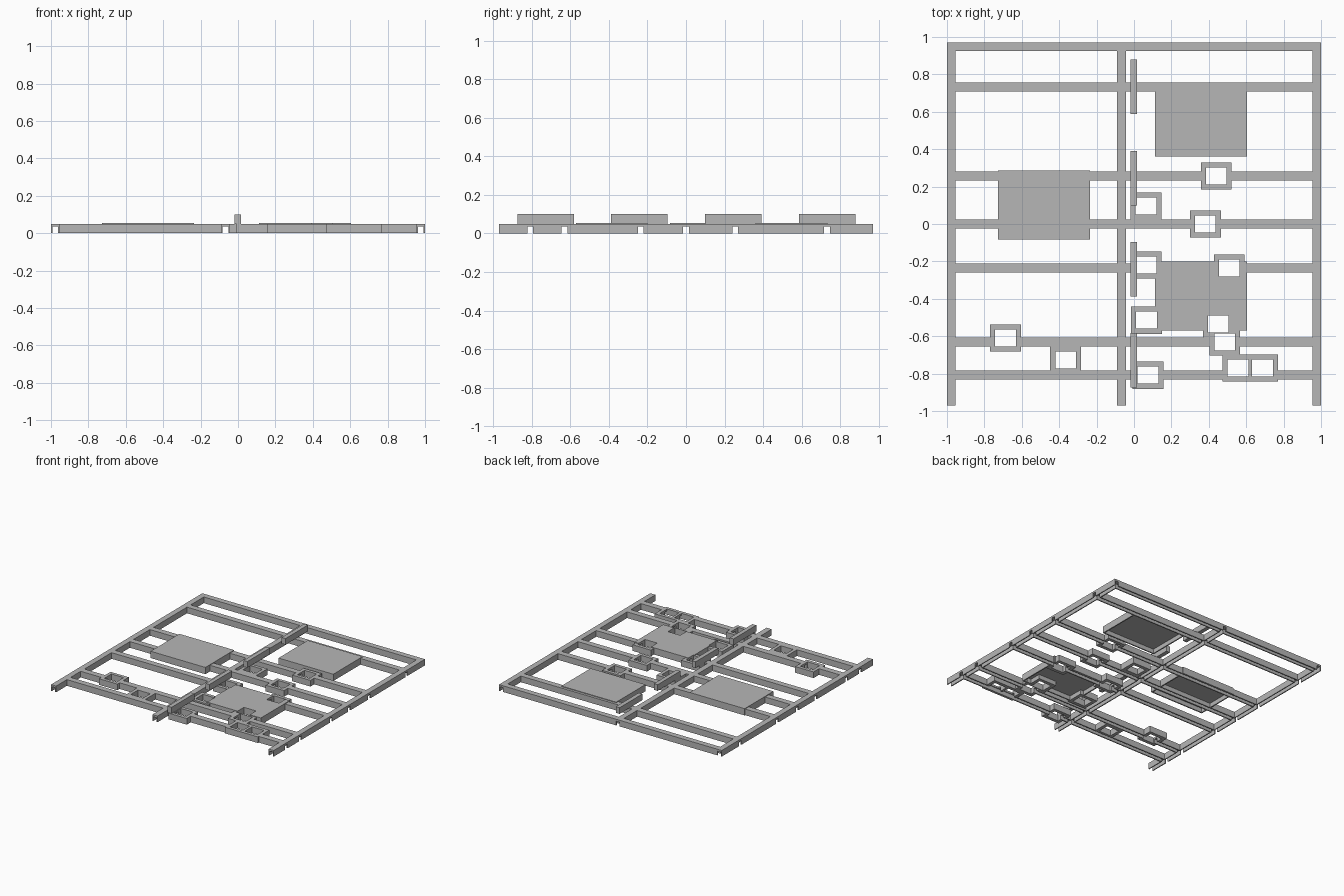
import bpy, bmesh, math

if "Cube" in bpy.data.objects:
    bpy.data.objects.remove(bpy.data.objects["Cube"])

TOP, SLAB_TOP, CEILING = 0.05, 0.055, 0.035   # beam top, slab top, underside of thin top plate
HALF, GROOVE, WALL = 0.024, 0.015, 0.01

grey = bpy.data.materials.new("concrete grey")
grey.diffuse_color = (0.47, 0.47, 0.47, 1)
grey.use_nodes = True
grey.node_tree.nodes["Principled BSDF"].inputs["Base Color"].default_value = grey.diffuse_color


def rect(cx, cy, hx, hy):
    return (cx - hx, cx + hx, cy - hy, cy + hy)


def inset(r, d):
    return (r[0] + d, r[1] - d, r[2] + d, r[3] - d)


def inside(x, y, rects):
    return any(a < x < b and c < y < d for a, b, c, d in rects)


# Channel beams, open underneath
cross_y = (0.732, 0.256, 0.0, -0.235, -0.631, -0.808)
long_x = (-0.977, -0.067, 0.977)
beams = [rect(0, y, 1, HALF) for y in cross_y]
beams += [rect(x, 0, 0.023, 0.97) for x in long_x]
beams.append((-1, 1, 0.924, 0.97))
grooves = [rect(0, y, 1, GROOVE) for y in cross_y]
grooves += [rect(x, 0, GROOVE, 0.97) for x in long_x]
grooves.append((-0.977, 0.977, 0.933, 0.961))

# Raised hollow slabs
slabs = [(-0.727, -0.235, -0.083, 0.286),
         (0.112, 0.604, 0.36, 0.735),
         (0.112, 0.604, -0.57, -0.2)]
hollows = [inset(s, WALL) for s in slabs]

# Square shaft frames with open middles
centres = [(0.44, 0.257), (0.064, 0.096), (0.382, 0), (0.064, -0.219),
           (0.51, -0.235), (0.067, -0.514), (0.45, -0.535), (0.485, -0.631),
           (0.075, -0.808), (0.556, -0.77), (0.687, -0.77),
           (-0.687, -0.61), (-0.366, -0.727)]
frames = [rect(x, y, 0.082, 0.073) for x, y in centres]
holes = [rect(x, y, 0.055, 0.046) for x, y in centres]


def solid(x, y):
    """Part name and height range at a plan position, or None where open."""
    if inside(x, y, holes):
        return None
    on_beam = inside(x, y, beams)
    lo = CEILING if inside(x, y, grooves) else 0.0
    if inside(x, y, slabs):
        if inside(x, y, hollows) and not on_beam and not inside(x, y, frames):
            lo = CEILING
        return "slabs", lo, SLAB_TOP
    if inside(x, y, frames):
        return "shaft_frames", lo, TOP
    if on_beam:
        return "beams", lo, TOP
    return None


# Plan grid lines from every rectangle edge
every = beams + grooves + slabs + hollows + frames + holes
xs = sorted({round(v, 4) for r in every for v in r[:2]})
ys = sorted({round(v, 4) for r in every for v in r[2:]})
cells = {}
for i in range(len(xs) - 1):
    for j in range(len(ys) - 1):
        cells[i, j] = solid((xs[i] + xs[i + 1]) / 2, (ys[j] + ys[j + 1]) / 2)

meshes = {n: bmesh.new() for n in ("beams", "slabs", "shaft_frames")}


def face(bm, pts):
    bm.faces.new([bm.verts.new(p) for p in pts])


# Skin only the exposed faces of the plan cells
for (i, j), cell in cells.items():
    if not cell:
        continue
    name, lo, hi = cell
    bm = meshes[name]
    x0, x1, y0, y1 = xs[i], xs[i + 1], ys[j], ys[j + 1]
    ring = [(x0, y0), (x1, y0), (x1, y1), (x0, y1)]
    face(bm, [(x, y, hi) for x, y in ring])
    face(bm, [(x, y, lo) for x, y in reversed(ring)])
    for k, step in enumerate(((0, -1), (1, 0), (0, 1), (-1, 0))):
        other = cells.get((i + step[0], j + step[1]))
        spans = [(lo, hi)]
        if other:
            spans = [(lo, other[1]), (other[2], hi)]
        (ax, ay), (bx, by) = ring[k], ring[(k + 1) % 4]
        for a, b in spans:
            if b - a > 1e-5:
                face(bm, [(ax, ay, a), (bx, by, a), (bx, by, b), (ax, ay, b)])


def finish(bm, name):
    bmesh.ops.remove_doubles(bm, verts=bm.verts[:], dist=1e-5)
    bmesh.ops.dissolve_limit(bm, angle_limit=math.radians(1),
                             verts=bm.verts[:], edges=bm.edges[:])
    me = bpy.data.meshes.new(name)
    bm.to_mesh(me)
    bm.free()
    me.materials.append(grey)
    ob = bpy.data.objects.new(name, me)
    bpy.context.collection.objects.link(ob)


for name, bm in meshes.items():
    finish(bm, name)

# Upright bars along the middle line
for n, y in enumerate((0.733, 0.245, -0.242, -0.728)):
    bm = bmesh.new()
    bmesh.ops.create_cube(bm, size=1)
    for v in bm.verts:
        v.co = (v.co.x * 0.034 - 0.002, v.co.y * 0.292 + y, v.co.z * 0.05 + 0.075)
    finish(bm, f"upright_bar_{n + 1}")
